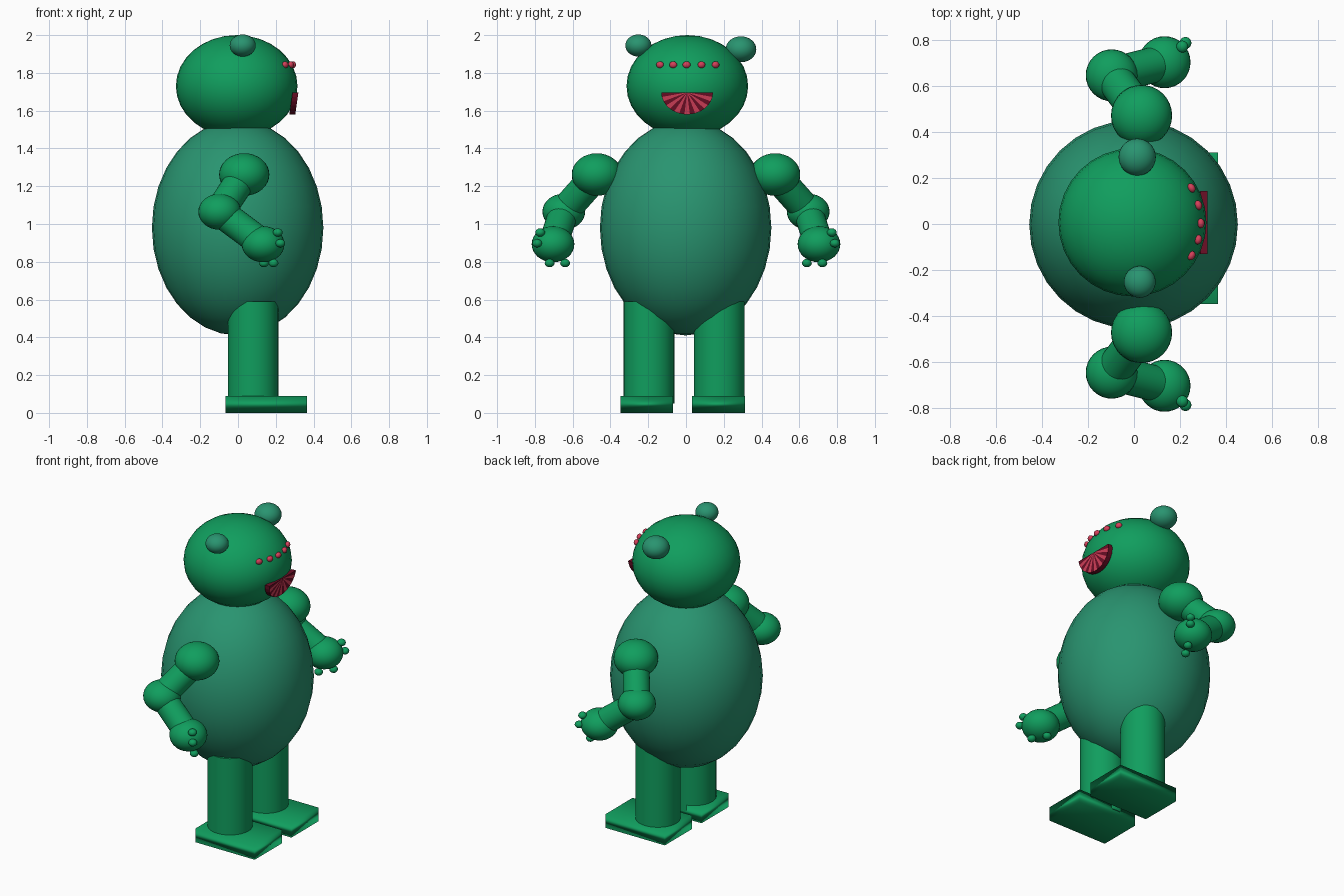
import bpy, bmesh, math
from mathutils import Vector

if "Cube" in bpy.data.objects:
    bpy.data.objects.remove(bpy.data.objects["Cube"])


def material(name, rgb):
    """Flat colour given as sRGB 0-255, stored linear."""
    lin = [((c / 255 + 0.055) / 1.055) ** 2.4 if c > 10 else c / 3295 for c in rgb]
    m = bpy.data.materials.new(name)
    m.diffuse_color = (*lin, 1)
    m.use_nodes = True
    m.node_tree.nodes["Principled BSDF"].inputs["Base Color"].default_value = m.diffuse_color
    return m


GREEN = material("bright green", (16, 158, 94))
TEAL = material("soft teal green", (41, 148, 112))
RED = material("rose red", (212, 64, 90))
MAROON = material("dark maroon", (108, 14, 38))
SQUASH = 0.845  # every ball is a little flattened in height


def finish(name, mat, smooth=True):
    ob = bpy.context.object
    ob.name = name
    ob.data.materials.append(mat)
    if smooth:
        bpy.ops.object.shade_smooth()
    return ob


def ball(name, loc, r, mat, rz=None, segs=32):
    bpy.ops.mesh.primitive_uv_sphere_add(segments=segs, ring_count=segs // 2, radius=1, location=loc)
    ob = finish(name, mat)
    ob.scale = (r, r, rz or r * SQUASH)
    return ob


def rod(name, a, b, r, mat):
    a, b = Vector(a), Vector(b)
    bpy.ops.mesh.primitive_cylinder_add(vertices=32, radius=r, depth=(b - a).length, location=(a + b) / 2)
    ob = finish(name, mat, smooth=False)
    ob.rotation_euler = (b - a).to_track_quat('Z', 'Y').to_euler()
    bpy.ops.object.shade_smooth_by_angle()
    return ob


# Body, head and ears (the face looks along +x)
ball("body", (-0.002, -0.002, 0.98), 0.454, TEAL, 0.57)
ball("head", (-0.007, 0.007, 1.73), 0.322, GREEN, 0.27)
ball("left_ear", (0.014, 0.291, 1.925), 0.081, TEAL)
ball("right_ear", (0.025, -0.252, 1.945), 0.069, TEAL)

# Row of five eyes
for i, (x, y) in enumerate([(0.25, -0.138), (0.28, -0.068), (0.291, 0.003), (0.28, 0.082), (0.25, 0.157)]):
    eye = ball(f"eye_{i + 1}", (x, y, 1.843), 0.021, RED, 0.018, 16)
    eye.scale.x = 0.016
    eye.rotation_euler.z = math.atan2(y, x)

# Mouth: a tilted half-round slab with fanned tooth stripes on its face
bm = bmesh.new()
sectors = 15
front_c = bm.verts.new((0.320, 0.006, 1.697))
back_c = bm.verts.new((0.289, 0.006, 1.697))
front, back = [], []
for i in range(sectors + 1):
    a = math.pi * i / sectors
    off = Vector((-0.017 * math.sin(a), 0.137 * math.cos(a), -0.117 * math.sin(a)))
    front.append(bm.verts.new(front_c.co + off))
    back.append(bm.verts.new(back_c.co + off))
for i in range(sectors):
    f = bm.faces.new((front_c, front[i], front[i + 1]))
    f.material_index = i % 2
    bm.faces.new((back_c, back[i + 1], back[i]))
    bm.faces.new((front[i], back[i], back[i + 1], front[i + 1]))
bm.faces.new((front_c, back_c, back[0], front[0]))
bm.faces.new((front_c, front[-1], back[-1], back_c))
bmesh.ops.recalc_face_normals(bm, faces=bm.faces)
mesh = bpy.data.meshes.new("mouth")
bm.to_mesh(mesh)
bm.free()
mouth = bpy.data.objects.new("mouth", mesh)
mesh.materials.append(MAROON)
mesh.materials.append(RED)
bpy.context.collection.objects.link(mouth)

for side, s in (("left", 1), ("right", -1)):
    # Arm: ball joints linked by rods, with four finger beads on the hand
    shoulder = (0.033, s * 0.472, 1.262)
    elbow = (-0.097, s * 0.647, 1.065)
    hand = (0.133, s * 0.704, 0.893)
    ball(f"{side}_shoulder", shoulder, 0.133, GREEN)
    ball(f"{side}_elbow", elbow, 0.113, GREEN)
    ball(f"{side}_hand", hand, 0.113, GREEN)
    rod(f"{side}_upper_arm", shoulder, elbow, 0.08, GREEN)
    rod(f"{side}_forearm", elbow, hand, 0.078, GREEN)
    fingers = [(0.21, 0.772, 0.955), (0.224, 0.788, 0.898), (0.188, 0.722, 0.793), (0.137, 0.64, 0.793)]
    for i, (x, y, z) in enumerate(fingers):
        ball(f"{side}_finger_{i + 1}", (x, s * y, z), 0.026, GREEN, segs=16)

    # Leg and slab foot
    y = s * 0.186 - 0.01
    rod(f"{side}_leg", (0.08, y, 0.05), (0.08, y, 0.59), 0.134, GREEN)
    bpy.ops.mesh.primitive_cube_add(size=1, location=(0.15, s * 0.19 - 0.018, 0.045))
    foot = finish(f"{side}_foot", GREEN)
    foot.scale = (0.43, 0.28, 0.09)
